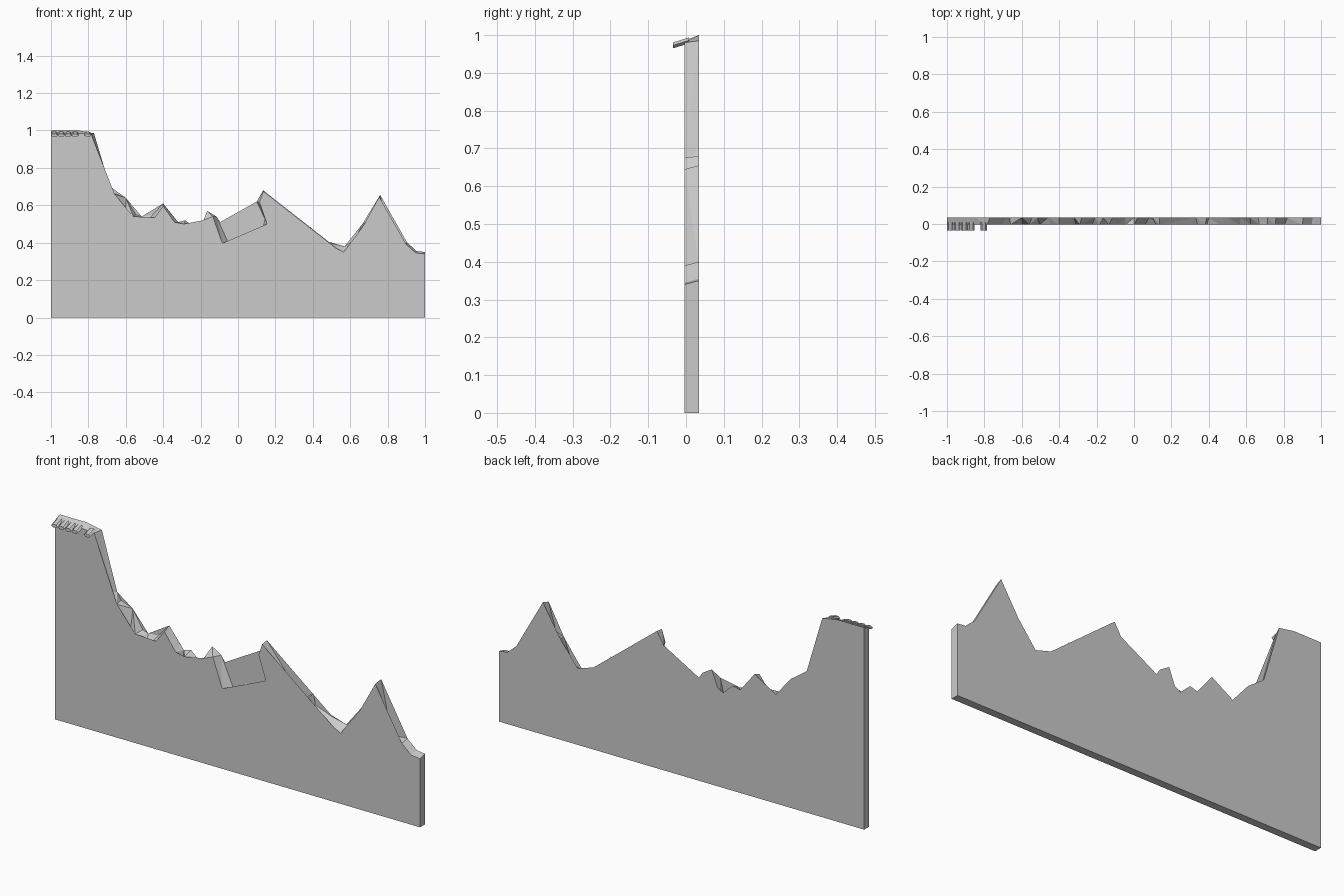
import bpy, bmesh
from math import cos, sin, pi

Y_FRONT, Y_BACK = -0.004, 0.034

# broken top edge (x, z) on the front face, left to right
front_edge = [
    (-1, .985), (-.86, .985), (-.785, .98), (-.705, .70), (-.66, .66), (-.595, .47),
    (-.56, .54), (-.505, .485), (-.445, .535), (-.40, .595), (-.34, .51), (-.31, .38),
    (-.29, .50), (-.225, .36), (-.185, .52), (-.135, .54), (-.085, .40), (-.045, .365),
    (0, .375), (.06, .345), (.14, .415), (.155, .50), (.115, .615), (.135, .675),
    (.34, .43), (.38, .465), (.39, .435), (.46, .39), (.565, .35), (.625, .375),
    (.67, .49), (.715, .51), (.755, .645), (.805, .375), (.90, .39), (.95, .345), (1, .34)]
# matching points on the back face
back_edge = [
    (-1, 1), (-.85, 1), (-.77, .985), (-.685, .70), (-.665, .665), (-.60, .64),
    (-.545, .55), (-.515, .54), (-.46, .545), (-.40, .61), (-.345, .54), (-.32, .51),
    (-.28, .52), (-.21, .455), (-.165, .57), (-.115, .54), (-.045, .385), (0, .37),
    (.02, .44), (.08, .39), (.125, .45), (.145, .525), (.10, .62), (.135, .68),
    (.33, .44), (.39, .485), (.40, .43), (.50, .395), (.57, .38), (.62, .41),
    (.665, .50), (.715, .525), (.76, .655), (.82, .395), (.905, .40), (.955, .355), (1, .35)]


def loft(name, sections):
    """Solid between two (x, y, z) outlines with equal point counts."""
    bm = bmesh.new()
    a, b = [[bm.verts.new(p) for p in s] for s in sections]
    n = len(a)
    bm.faces.new(a)
    bm.faces.new(b[::-1])
    for i in range(n):
        j = (i + 1) % n
        bm.faces.new((a[j], a[i], b[i], b[j]))
    bmesh.ops.triangulate(bm, faces=bm.faces[:])
    bmesh.ops.recalc_face_normals(bm, faces=bm.faces[:])
    mesh = bpy.data.meshes.new(name)
    bm.to_mesh(mesh)
    bm.free()
    obj = bpy.data.objects.new(name, mesh)
    bpy.context.collection.objects.link(obj)
    return obj


# broken wall slab with chipped, slanted top
base = [(1, 0), (-1, 0)]
loft("broken_wall", [[(x, Y_FRONT, z) for x, z in front_edge + base],
                     [(x, Y_BACK, z) for x, z in back_edge + base]])


# low-poly roof tiles overhanging the front at the intact corner
def tile_ring(x, y, z):
    return [(x + .018 * cos(i * pi / 3), y, z + .009 * sin(i * pi / 3)) for i in range(6)]


for i, x in enumerate((-.982, -.945, -.908, -.871, -.803)):
    loft(f"roof_tile_{i + 1}", [tile_ring(x, -.034, .973), tile_ring(x, .008, .986)])
